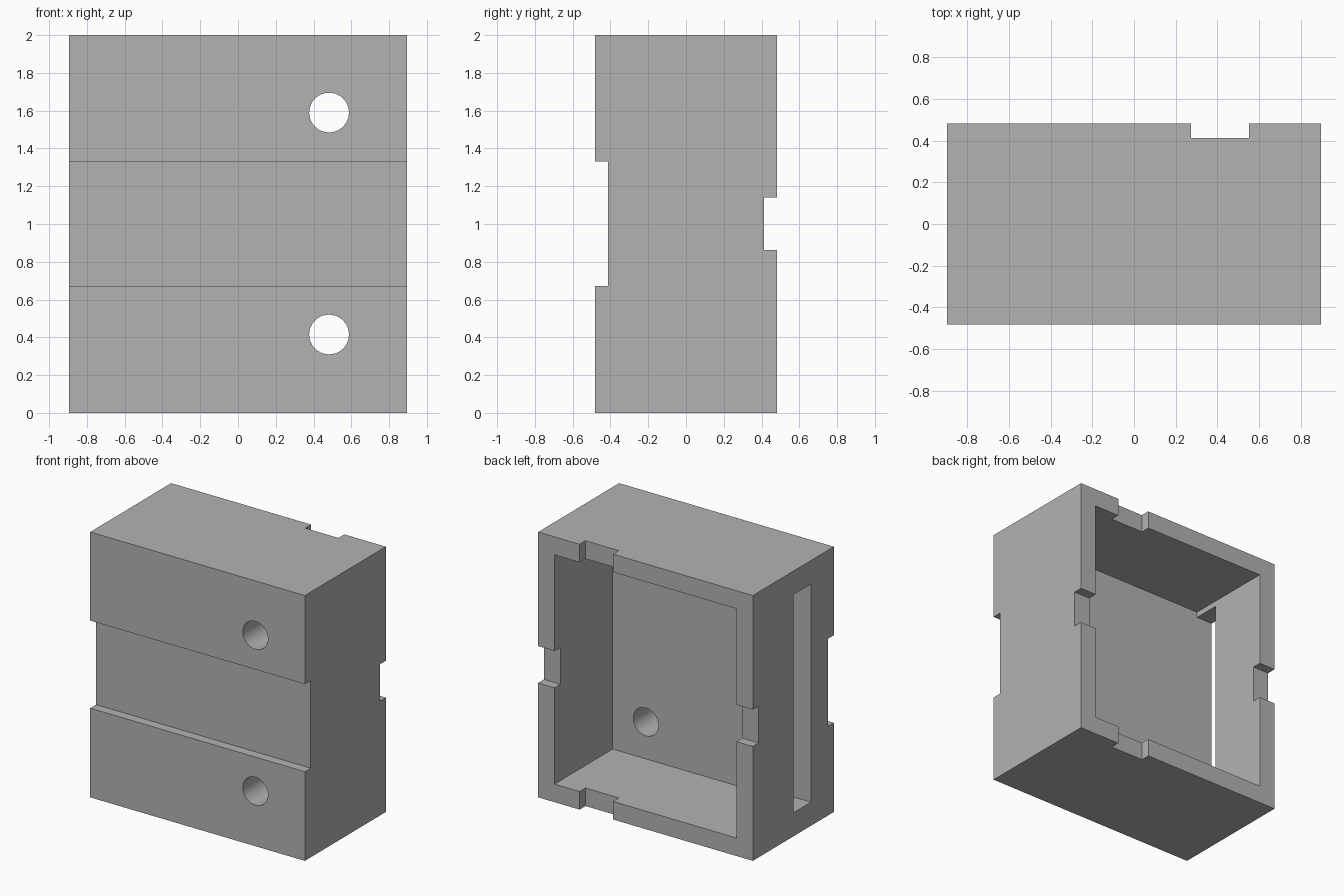
import bpy
import math

cube = bpy.data.objects.get("Cube")
if cube:
    bpy.data.objects.remove(cube, do_unlink=True)

# Main sizes
HX, HY, H = 0.895, 0.482, 2.0   # half width, half depth, height
WALL = 0.136                    # thickness of the four side walls
FLOOR_Y = -0.21                 # inner face of the front wall
STEP = 0.07                     # depth of the notches and the front groove
OVER = 0.1                      # how far cutters reach past a surface

grey = bpy.data.materials.new("mid_grey")
grey.use_nodes = True
colour = (0.45, 0.45, 0.45, 1)
grey.diffuse_color = colour
grey.node_tree.nodes["Principled BSDF"].inputs["Base Color"].default_value = colour


def box(name, x, y, z):
    """Box between the given (low, high) limits on each axis."""
    lims = (x, y, z)
    bpy.ops.mesh.primitive_cube_add(size=1, location=[(a + b) / 2 for a, b in lims])
    ob = bpy.context.object
    ob.name = name
    ob.scale = [b - a for a, b in lims]
    bpy.ops.object.transform_apply(location=True, rotation=False, scale=True)
    ob.data.materials.append(grey)
    return ob


def hole(name, x, z, radius):
    """Round cutter along y through the front wall."""
    bpy.ops.mesh.primitive_cylinder_add(
        vertices=64, radius=radius, depth=HY,
        location=(x, -HY + OVER, z), rotation=(math.pi / 2, 0, 0))
    ob = bpy.context.object
    ob.name = name
    ob.data.materials.append(grey)
    return ob


housing = box("housing", (-HX, HX), (-HY, HY), (0, H))
back = (HY - STEP, HY + OVER)
notch_x, notch_z = (0.272, 0.55), (0.862, 1.14)

cutters = [
    # Open cavity at the back
    box("cavity_cutter", (-HX + WALL, HX - WALL), (FLOOR_Y, HY + OVER), (WALL, H - WALL)),
    # Wide groove across the front
    box("groove_cutter", (-HX - OVER, HX + OVER), (-HY - OVER, -HY + STEP), (0.672, 1.332)),
    # Long slot through the right wall
    box("slot_cutter", (-HX - OVER, -HX + WALL + OVER), (FLOOR_Y, -0.005), (0.178, H - 0.178)),
]
# Rim notches in the top, bottom and both sides
for z in (0, H):
    cutters.append(box("rim_notch_cutter", notch_x, back, (z - WALL - OVER, z + WALL + OVER)))
for x in (-HX, HX):
    cutters.append(box("side_notch_cutter", (x - WALL - OVER, x + WALL + OVER), back, notch_z))
# Two round holes in the front wall
for z in (0.415, 1.59):
    cutters.append(hole("hole_cutter", 0.482, z, 0.105))

bpy.ops.object.select_all(action="DESELECT")
bpy.context.view_layer.objects.active = housing
housing.select_set(True)
for cutter in cutters:
    mod = housing.modifiers.new("cut", "BOOLEAN")
    mod.operation = "DIFFERENCE"
    mod.solver = "EXACT"
    mod.object = cutter
    bpy.ops.object.modifier_apply(modifier=mod.name)
    bpy.data.objects.remove(cutter, do_unlink=True)

bpy.ops.object.shade_smooth_by_angle(angle=math.radians(30))
